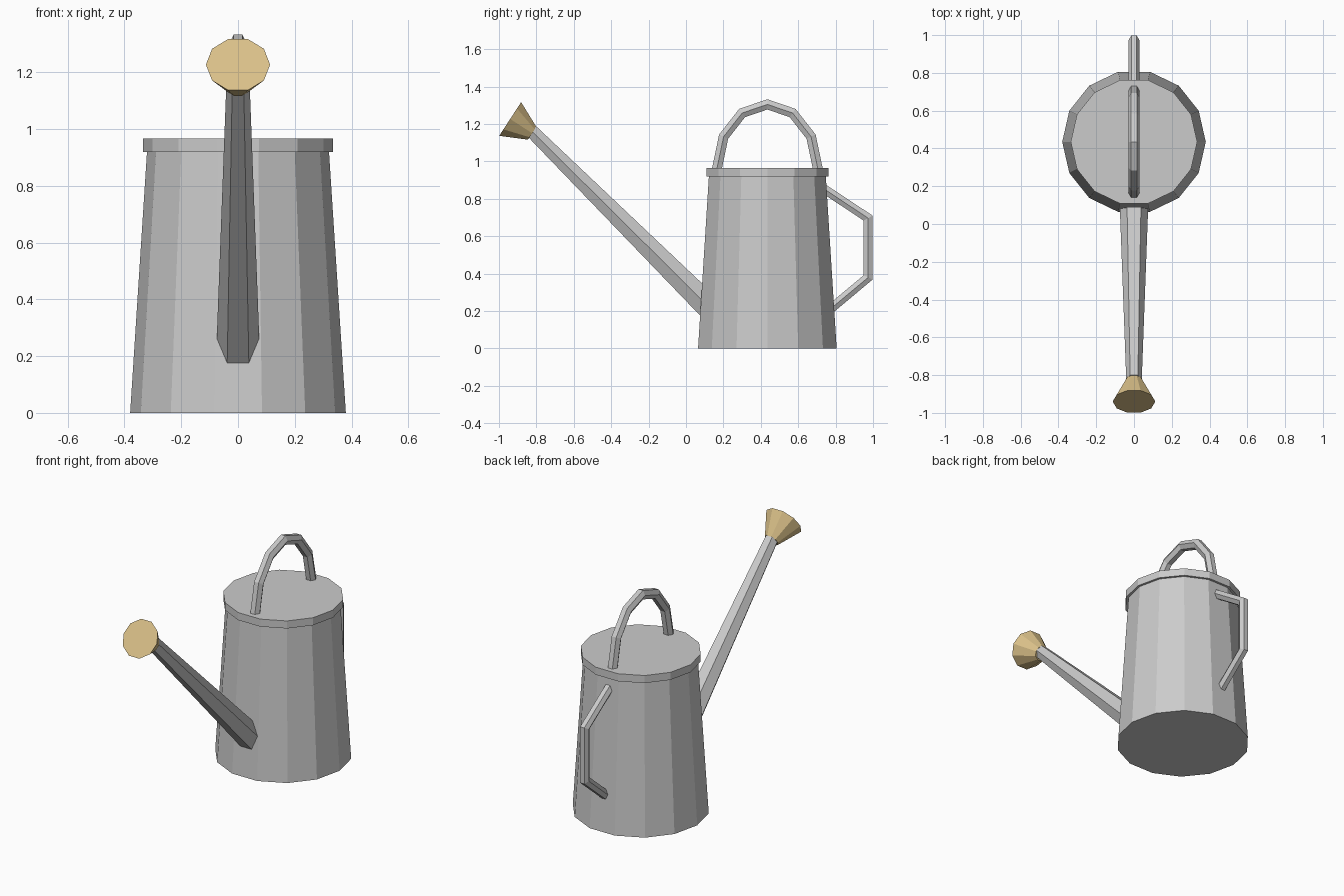
import bpy, bmesh, math
from mathutils import Vector

if "Cube" in bpy.data.objects:
    bpy.data.objects.remove(bpy.data.objects["Cube"])

X = Vector((1, 0, 0))


def loft(name, stations, sides):
    """Capped, mitred tube through (y, z, radius) stations in the x = 0 plane."""
    pts = [Vector((0, y, z)) for y, z, r in stations]
    bm = bmesh.new()
    rings = []
    for i, p in enumerate(pts):
        a = (p - pts[i - 1]).normalized() if i > 0 else None
        b = (pts[i + 1] - p).normalized() if i < len(pts) - 1 else None
        t = ((a or b) + (b or a)).normalized()
        miter = 1 / t.dot(a or b)
        n = X.cross(t) * miter
        r = stations[i][2]
        angles = [2 * math.pi * k / sides for k in range(sides)]
        rings.append([bm.verts.new(p + r * (math.cos(u) * X + math.sin(u) * n)) for u in angles])
    for lo, hi in zip(rings, rings[1:]):
        for k in range(sides):
            j = (k + 1) % sides
            bm.faces.new((lo[k], lo[j], hi[j], hi[k]))
    bm.faces.new(rings[0])
    bm.faces.new(rings[-1])
    bmesh.ops.recalc_face_normals(bm, faces=bm.faces[:])
    mesh = bpy.data.meshes.new(name)
    bm.to_mesh(mesh)
    bm.free()
    ob = bpy.data.objects.new(name, mesh)
    bpy.context.collection.objects.link(ob)
    return ob


CY = 0.435  # body axis

# Tapered body and flat lid with rim
loft("body", [(CY, 0, 0.38), (CY, 0.93, 0.32)], 14)
loft("lid_rim", [(CY, 0.92, 0.335), (CY, 0.966, 0.335)], 14)

# Arched carrying handle
arch = [math.pi * k / 6 for k in range(7)]
loft("top_handle", [(CY - 0.27 * math.cos(a), 0.96 + 0.345 * math.sin(a), 0.03) for a in arch], 6)

# Angular rear handle
loft("back_handle", [(0.735, 0.855, 0.028), (0.974, 0.697, 0.028),
                     (0.974, 0.38, 0.028), (0.775, 0.214, 0.028)], 6)

# Tapered spout
loft("spout", [(0.14, 0.205, 0.077), (-0.825, 1.162, 0.041)], 6)

# Brass sprinkler rose
tilt, length = math.radians(33), 0.14
fy, fz = -0.94, 1.227
rose = loft("rose", [(fy + length * math.cos(tilt), fz - length * math.sin(tilt), 0.043),
                     (fy, fz, 0.113)], 10)
brass = bpy.data.materials.new("brass")
brass.diffuse_color = (0.70, 0.53, 0.25, 1)
brass.use_nodes = True
brass.node_tree.nodes["Principled BSDF"].inputs["Base Color"].default_value = brass.diffuse_color
rose.data.materials.append(brass)
